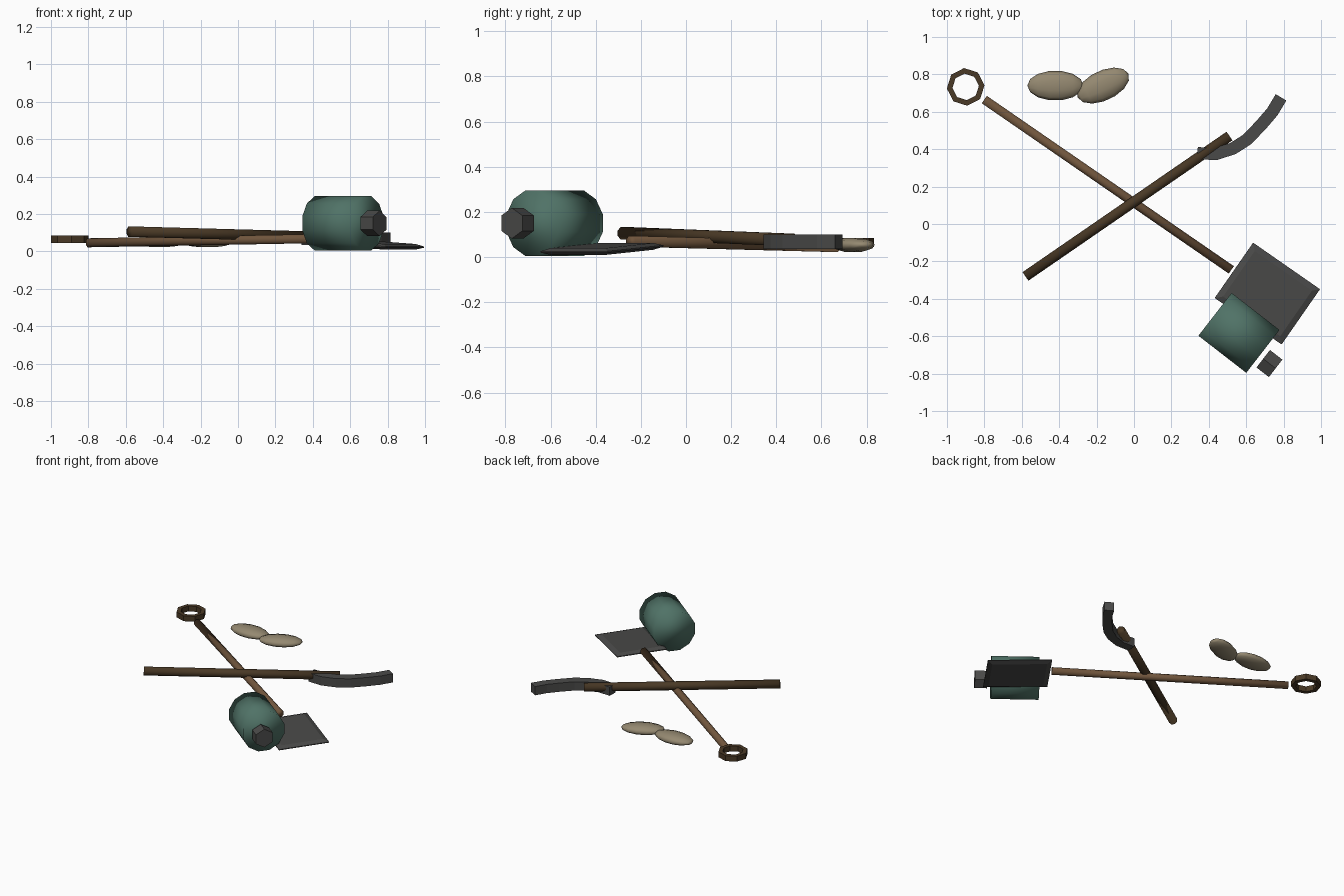
import bpy, bmesh, math
from mathutils import Vector, Matrix

cube = bpy.data.objects.get("Cube")
if cube:
    bpy.data.objects.remove(cube, do_unlink=True)


def material(name, rgb):
    m = bpy.data.materials.new(name)
    m.use_nodes = True
    m.diffuse_color = (*rgb, 1)
    bsdf = next(n for n in m.node_tree.nodes if n.type == 'BSDF_PRINCIPLED')
    bsdf.inputs["Base Color"].default_value = (*rgb, 1)
    return m


light_wood = material("light wood", (0.16, 0.09, 0.045))
dark_wood = material("dark wood", (0.068, 0.041, 0.019))
iron = material("iron grey", (0.068, 0.068, 0.066))
teal = material("dull teal", (0.08, 0.17, 0.135))
sand = material("sandy beige", (0.30, 0.25, 0.165))


def finish(name, bm, mat, smooth):
    bmesh.ops.recalc_face_normals(bm, faces=bm.faces)
    me = bpy.data.meshes.new(name)
    bm.to_mesh(me)
    bm.free()
    me.materials.append(mat)
    for p in me.polygons:
        p.use_smooth = smooth
    ob = bpy.data.objects.new(name, me)
    bpy.context.scene.collection.objects.link(ob)
    return ob


def rod(name, start, end, radius, sides, mat, roll=0.0, smooth=False):
    """Capped prism between two points; a corner points up when roll is 0."""
    a, b = Vector(start), Vector(end)
    bm = bmesh.new()
    bmesh.ops.create_cone(bm, cap_ends=True, segments=sides, radius1=radius,
                          radius2=radius, depth=(b - a).length)
    turn = (b - a).to_track_quat('Z', 'Y').to_matrix().to_4x4()
    bm.transform(Matrix.Translation((a + b) / 2) @ turn @ Matrix.Rotation(roll, 4, 'Z'))
    return finish(name, bm, mat, smooth)


def sweep(name, path, width, z_low, z_high, mat, closed=False):
    """Rectangular bar following a flat path."""
    pts = [Vector(p) for p in path]
    n = len(pts)
    bm = bmesh.new()
    rings = []
    for i, p in enumerate(pts):
        before = pts[i - 1] if closed or i else p
        after = pts[(i + 1) % n] if closed or i < n - 1 else p
        t = (after - before).normalized()
        side = Vector((-t.y, t.x)) * width / 2
        corners = [(p + side, z_low), (p - side, z_low), (p - side, z_high), (p + side, z_high)]
        rings.append([bm.verts.new((c.x, c.y, z)) for c, z in corners])
    for i in range(n if closed else n - 1):
        r, s = rings[i], rings[(i + 1) % n]
        for k in range(4):
            bm.faces.new((r[k], r[(k + 1) % 4], s[(k + 1) % 4], s[k]))
    if not closed:
        bm.faces.new(rings[0])
        bm.faces.new(rings[-1])
    return finish(name, bm, mat, False)


def pebble(name, centre, half_size, yaw):
    """Flattened ellipsoid with its poles along its length."""
    bm = bmesh.new()
    bmesh.ops.create_uvsphere(bm, u_segments=10, v_segments=7, radius=1)
    bm.transform(Matrix.Translation(centre) @ Matrix.Rotation(yaw, 4, 'Z')
                 @ Matrix.Diagonal((*half_size, 1)) @ Matrix.Rotation(math.pi / 2, 4, 'Y'))
    return finish(name, bm, sand, True)


# Shovel: shaft, ring grip and pillow-edged blade
rod("shovel_shaft", (-0.80, 0.665, 0.046), (0.52, -0.245, 0.07), 0.026, 8,
    light_wood, math.pi / 8, True)
grip = [(-0.90 + 0.086 * math.cos(a), 0.733 + 0.086 * math.sin(a))
        for a in (math.radians(5 + 45 * i) for i in range(8))]
sweep("shovel_grip", grip, 0.03, 0.045, 0.085, dark_wood, closed=True)

bm = bmesh.new()
bmesh.ops.create_cube(bm, size=1)
bm.transform(Matrix.Diagonal((0.436, 0.36, 0.006, 1)))
broad = [f for f in bm.faces if abs(f.normal.z) > 0.9]
bmesh.ops.inset_region(bm, faces=broad, thickness=0.045, depth=0.012)
bm.transform(Matrix.Translation((0.713, -0.372, 0.036))
             @ Matrix.Rotation(math.radians(-34.8), 4, 'Z')
             @ Matrix.Rotation(math.radians(3.5), 4, 'Y'))
finish("shovel_blade", bm, iron, False)

# Pick: handle and curved head
rod("pick_handle", (-0.58, -0.28, 0.106), (0.51, 0.47, 0.076), 0.03, 8,
    dark_wood, math.pi / 8, True)
head = [(0.34, 0.378), (0.44, 0.375), (0.53, 0.404), (0.605, 0.452),
        (0.68, 0.53), (0.74, 0.60), (0.786, 0.677)]
sweep("pick_head", head, 0.066, 0.035, 0.1, iron)

# Canteen: body lying on its side, with a hexagonal cap off its end
axis = Vector((0.79, -0.612, 0))
body, cap = Vector((0.561, -0.582, 0.15)), Vector((0.724, -0.746, 0.15))
rod("canteen_body", body - axis * 0.162, body + axis * 0.162, 0.15, 12,
    teal, math.pi / 12, True)
rod("canteen_cap", cap - axis * 0.042, cap + axis * 0.042, 0.068, 6, iron)

# Two overlapping pebbles
pebble("pebble_right", (-0.42, 0.74, 0.054), (0.15, 0.08, 0.034), 0)
pebble("pebble_left", (-0.165, 0.74, 0.054), (0.15, 0.08, 0.034), math.radians(25))
